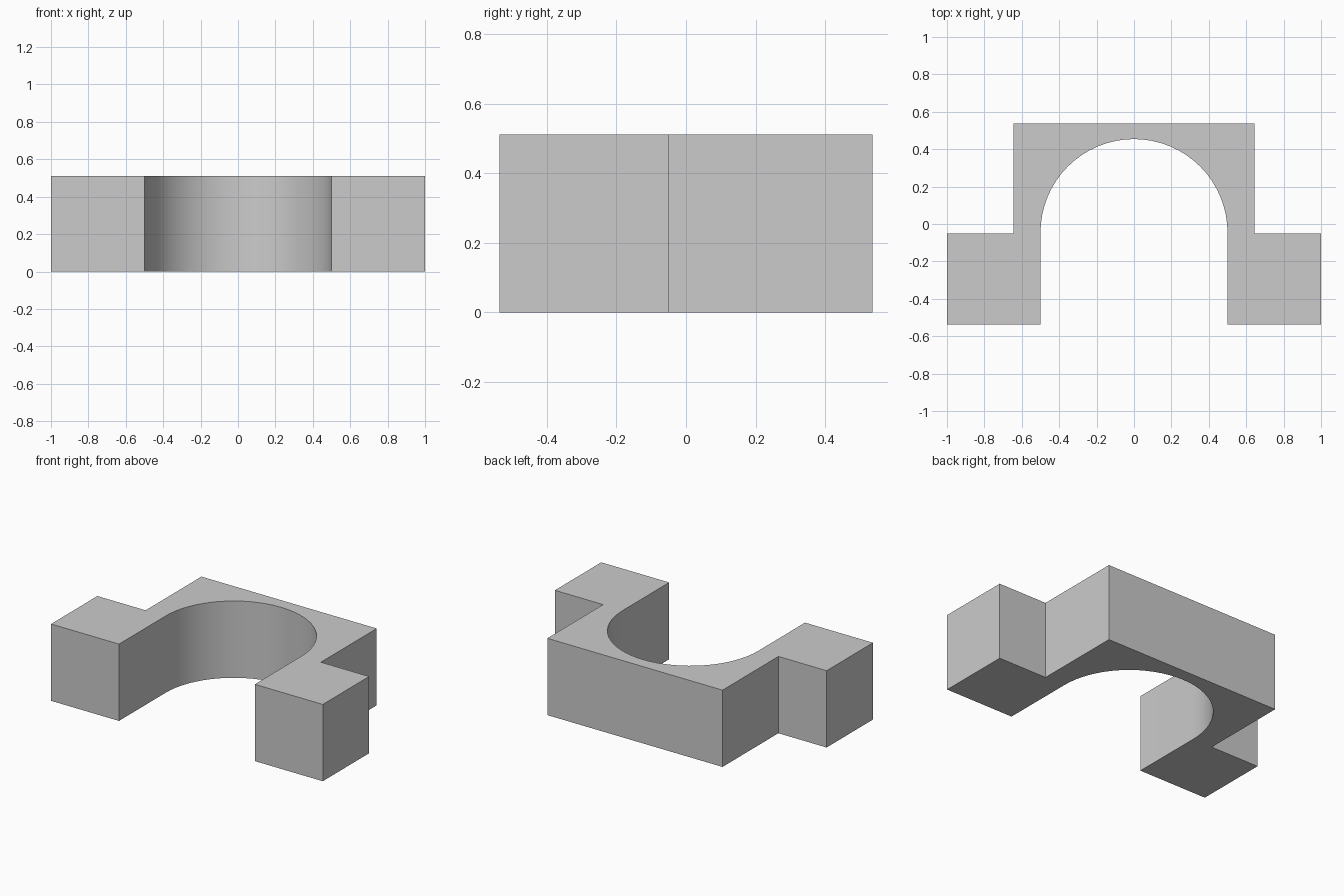
import bpy
import bmesh
from math import cos, sin, pi, radians

if "Cube" in bpy.data.objects:
    bpy.data.objects.remove(bpy.data.objects["Cube"], do_unlink=True)

HEIGHT = 0.511
FRONT, STEP, BACK = -0.537, -0.05, 0.537
FOOT_X, BODY_X, RADIUS = 1.0, 0.645, 0.5
ARCH_Y = -0.046
SEGMENTS = 32

# Plain grey material
grey = bpy.data.materials.new("plain_grey")
grey.use_nodes = True
colour = (0.6, 0.6, 0.6, 1.0)
grey.diffuse_color = colour
grey.node_tree.nodes["Principled BSDF"].inputs["Base Color"].default_value = colour

# Outline of the saddle clamp: stepped outside, round arch inside
right_side = [(FOOT_X, FRONT), (FOOT_X, STEP), (BODY_X, STEP), (BODY_X, BACK)]
left_side = [(-x, y) for x, y in reversed(right_side)]
arch = [(-RADIUS * cos(pi * i / SEGMENTS), ARCH_Y + RADIUS * sin(pi * i / SEGMENTS))
        for i in range(SEGMENTS + 1)]
outline = right_side + left_side + [(-RADIUS, FRONT)] + arch + [(RADIUS, FRONT)]

# Extrude the outline upwards
bm = bmesh.new()
base = bm.faces.new([bm.verts.new((x, y, 0)) for x, y in outline])
result = bmesh.ops.extrude_face_region(bm, geom=[base], use_keep_orig=True)
top = [v for v in result["geom"] if isinstance(v, bmesh.types.BMVert)]
bmesh.ops.translate(bm, verts=top, vec=(0, 0, HEIGHT))
bmesh.ops.recalc_face_normals(bm, faces=bm.faces)

mesh = bpy.data.meshes.new("saddle_clamp")
bm.to_mesh(mesh)
bm.free()
mesh.materials.append(grey)
clamp = bpy.data.objects.new("saddle_clamp", mesh)
bpy.context.collection.objects.link(clamp)

# Smooth arch, sharp corners
bpy.context.view_layer.objects.active = clamp
clamp.select_set(True)
bpy.ops.object.shade_smooth_by_angle(angle=radians(30))
